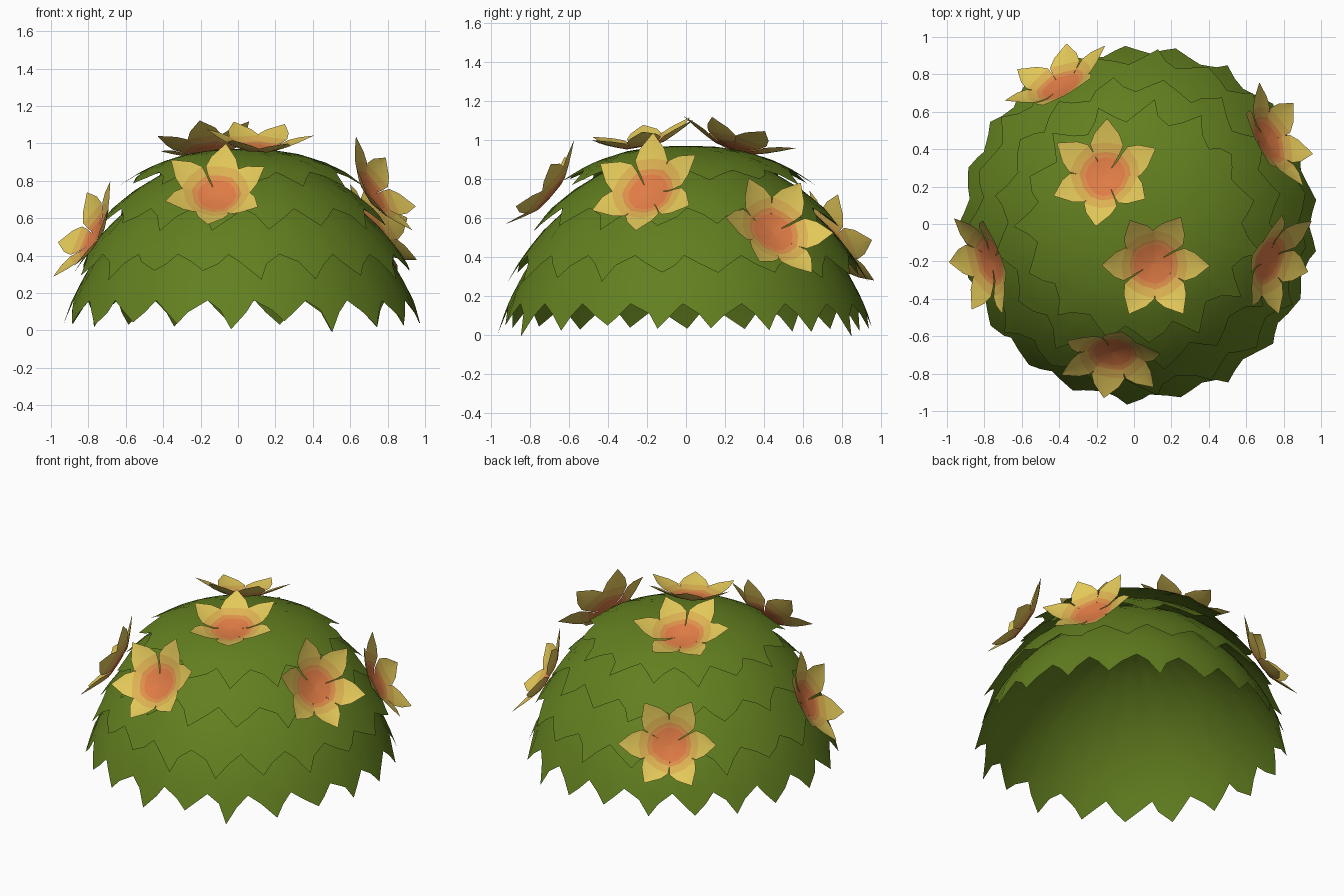
import bpy, bmesh, math, random
from mathutils import Vector, Matrix

if "Cube" in bpy.data.objects:
    bpy.data.objects.remove(bpy.data.objects["Cube"])

random.seed(4)


def material(name, rgb):
    m = bpy.data.materials.new(name)
    m.diffuse_color = (*rgb, 1)
    m.use_nodes = True
    m.node_tree.nodes["Principled BSDF"].inputs["Base Color"].default_value = m.diffuse_color
    return m


GREEN = material("leaf green", (0.122, 0.212, 0.014))
ORANGE = material("flower orange", (0.74, 0.20, 0.06))
PEACH = material("flower light orange", (0.73, 0.28, 0.07))
AMBER = material("flower amber", (0.73, 0.45, 0.085))
YELLOW = material("flower yellow", (0.77, 0.58, 0.10))


def add_object(bm, name, mats, angle):
    mesh = bpy.data.meshes.new(name)
    bm.to_mesh(mesh)
    bm.free()
    for m in mats:
        mesh.materials.append(m)
    ob = bpy.data.objects.new(name, mesh)
    bpy.context.collection.objects.link(ob)
    bpy.context.view_layer.objects.active = ob
    ob.select_set(True)
    bpy.ops.object.shade_smooth_by_angle(angle=math.radians(angle))
    ob.select_set(False)


def at_length(profile, s):
    """Point at distance s along the (radius, height) profile."""
    for a, b in zip(profile, profile[1:]):
        d = math.dist(a, b)
        if s <= d or b is profile[-1]:
            k = s / d
            return a[0] + (b[0] - a[0]) * k, a[1] + (b[1] - a[1]) * k
        s -= d


def leaf_layer(name, profile, teeth, depth, offset, rings=10):
    """Revolved cap whose lower rim is cut into pointed leaves."""
    total = sum(math.dist(a, b) for a, b in zip(profile, profile[1:]))
    shape = (1.0, 0.68, 0.1, 0.6)           # leaf cut: valley, side, tip, side
    edge, angles = [], []
    for i in range(teeth):
        tip = random.uniform(-0.035, 0.03)
        for j, c in enumerate(shape):
            edge.append(total - depth * c + (tip if j == 2 else 0))
            wob = random.uniform(-0.3, 0.3)
            angles.append((i + (j + wob) / 4) * math.tau / teeth)
    bm = bmesh.new()
    top = bm.verts.new((*offset, profile[0][1]))
    loops = []
    for k in range(1, rings + 1):
        loop = []
        for e, a in zip(edge, angles):
            r, z = at_length(profile, e * k / rings)
            loop.append(bm.verts.new((r * math.cos(a) + offset[0],
                                      r * math.sin(a) + offset[1], z)))
        loops.append(loop)
    n = len(edge)
    for i in range(n):
        j = (i + 1) % n
        bm.faces.new((top, loops[0][i], loops[0][j]))
        for lo, hi in zip(loops[1:], loops):
            bm.faces.new((hi[i], lo[i], lo[j], hi[j]))
    add_object(bm, name, [GREEN], 60)


# Four overlapping leaf layers, bottom to top
leaf_layer("bottom_leaf_layer",
           [(0, .82), (.2, .80), (.4, .73), (.58, .61), (.72, .475),
            (.825, .33), (.91, .17), (.97, .0)], 21, .17, (.025, 0))
leaf_layer("lower_middle_leaf_layer",
           [(0, .885), (.2, .865), (.4, .80), (.585, .68), (.73, .55),
            (.84, .415), (.925, .28)], 19, .15, (.03, .01))
leaf_layer("upper_middle_leaf_layer",
           [(0, .93), (.2, .913), (.4, .855), (.57, .755), (.69, .66),
            (.80, .54)], 16, .15, (.025, .01))
leaf_layer("top_leaf_layer",
           [(0, .97), (.15, .966), (.3, .943), (.45, .895), (.55, .845),
            (.66, .775)], 15, .13, (.025, .0))

# Petal rows: distance from centre, half width, height, middle column offset
PETAL = [(0, .004, .012, 0), (.095, .054, .018, .012), (.12, .07, .028, .014),
         (.165, .090, .048, .016), (.22, .068, .072, .012), (.296, .002, .105, 0)]


def flower(name, centre, normal, turn):
    """Six cupped petals, coloured in bands from the centre outwards."""
    n = Vector(normal).normalized()
    ref = Vector((0, 1, 0)) if n.z > 0.8 else Vector((0, 0, 1))
    x = (ref - n * ref.dot(n)).normalized()
    frame = Matrix((x, n.cross(x), n)).transposed().to_4x4()
    frame.translation = Vector(centre)
    bm = bmesh.new()
    for p in range(6):
        wob = random.uniform(-3, 3)
        spin = Matrix.Rotation(math.radians(turn + p * 60 + wob), 4, 'Z')
        long = random.uniform(.93, 1.05)
        rows = []
        for r, w, h, mid in PETAL:
            rows.append([bm.verts.new(frame @ spin @ Vector(
                ((r + mid * (s == 0)) * long, s * w, h + abs(s) * w * .08)))
                for s in (-1, 0, 1)])
        for k, (a, b) in enumerate(zip(rows, rows[1:])):
            for c in (0, 1):
                f = bm.faces.new((a[c], b[c], b[c + 1], a[c + 1]))
                f.material_index = min(3, k)
    # keep petals facing along the flower axis
    bm.normal_update()
    for f in bm.faces:
        if f.normal.dot(n) < 0:
            f.normal_flip()
    add_object(bm, name, [ORANGE, PEACH, AMBER, YELLOW], 40)


# Flowers scattered over the dome: centre, facing direction, turn
FLOWERS = {
    "top_front_flower": ((.10, -.21, .955), (.06, -.20, 1), 30),
    "top_back_flower": ((-.15, .25, .94), (-.15, .30, 1), -3),
    "front_flower": ((-.11, -.675, .71), (-.06, -.76, .64), -6),
    "right_flower": ((.70, -.19, .72), (.78, -.30, .52), 3),
    "back_right_flower": ((.70, .44, .52), (.78, .40, .48), 21),
    "left_flower": ((-.75, -.19, .495), (-.85, -.28, .48), -14),
    "back_left_flower": ((-.385, .72, .45), (-.42, .80, .46), -28),
}
for name, (c, nrm, turn) in FLOWERS.items():
    flower(name, c, nrm, turn)
